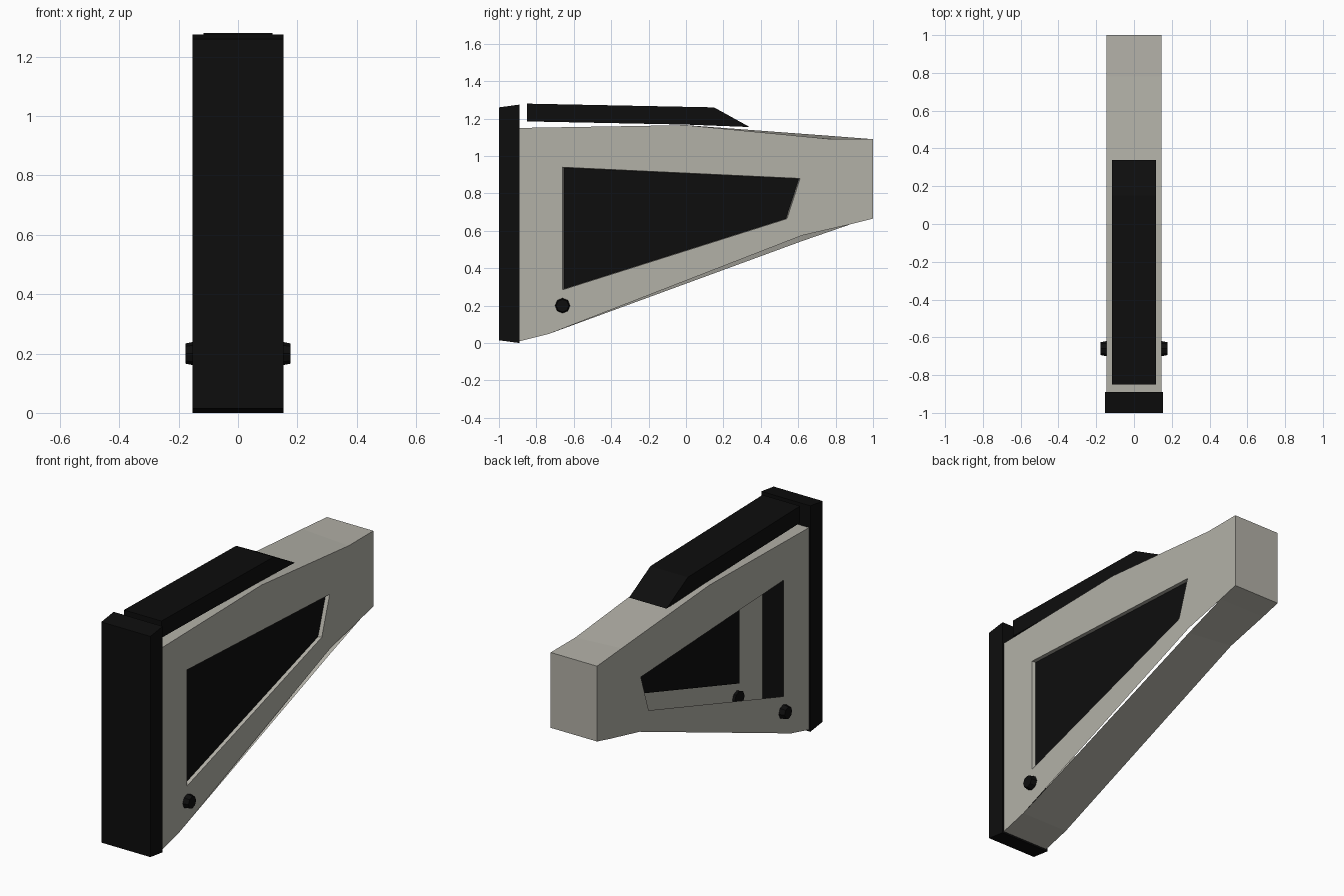
import bpy, bmesh
from mathutils import Vector, Matrix

cube = bpy.data.objects.get("Cube")
if cube:
    bpy.data.objects.remove(cube, do_unlink=True)


def material(name, rgb):
    m = bpy.data.materials.new(name)
    m.use_nodes = True
    m.diffuse_color = (*rgb, 1)
    node = m.node_tree.nodes["Principled BSDF"]
    node.inputs["Base Color"].default_value = (*rgb, 1)
    node.inputs["Roughness"].default_value = 0.7
    return m


BEIGE = material("warm grey shell", (0.45, 0.44, 0.39))
BLACK = material("matte black", (0.004, 0.004, 0.004))


def finish(bm, name, *mats):
    mesh = bpy.data.meshes.new(name)
    bmesh.ops.recalc_face_normals(bm, faces=bm.faces)
    bm.to_mesh(mesh)
    bm.free()
    for m in mats:
        mesh.materials.append(m)
    obj = bpy.data.objects.new(name, mesh)
    bpy.context.collection.objects.link(obj)
    return obj


def loop(bm, x, profile):
    return [bm.verts.new((x, y, z)) for y, z in profile]


def bridge(bm, a, b, closed=True):
    n = len(a)
    for i in range(n if closed else n - 1):
        j = (i + 1) % n
        bm.faces.new((a[i], a[j], b[j], b[i]))


def slab(name, profile, half, mat):
    bm = bmesh.new()
    a, b = loop(bm, -half, profile), loop(bm, half, profile)
    bm.faces.new(a)
    bm.faces.new(b)
    bridge(bm, a, b)
    return finish(bm, name, mat)


# Hollow shell: side walls with a window, top and bottom strips, end cap
HALF = 0.145
WINDOW = [(-0.66, 0.94), (0.61, 0.88), (0.54, 0.665), (-0.66, 0.285)]


def top_edge(kink):
    return [(-0.89, 1.15), (0, 1.165), (0.78, kink), (1, 1.09)]


def bottom_edge(kink):
    return [(-0.89, 0.01), (-0.73, 0.05), (0.62, kink), (0.88, 0.635), (1, 0.665)]


def wall(bm, x, outline):
    edges = []
    for profile in (outline, WINDOW):
        vs = loop(bm, x, profile)
        edges += [bm.edges.new((vs[i - 1], vs[i])) for i in range(len(vs))]
    bmesh.ops.triangle_fill(bm, edges=edges, use_beauty=True, normal=(1, 0, 0))


bm = bmesh.new()
tops = {-HALF: top_edge(1.107), HALF: top_edge(1.09)}
for x, top in tops.items():
    wall(bm, x, top + bottom_edge(0.575)[::-1])
bridge(bm, *[loop(bm, x, p) for x, p in tops.items()], closed=False)
bridge(bm, loop(bm, -HALF, bottom_edge(0.575)), loop(bm, HALF, bottom_edge(0.545)), closed=False)
end = [(1, 1.09), (1, 0.665)]
bridge(bm, loop(bm, -HALF, end), loop(bm, HALF, end), closed=False)

# Shallow reveal around the window on the closed side
centre = Vector((0.0, 0.66))
inner = [tuple(centre + (Vector(p) - centre) * 0.99) for p in WINDOW]
bridge(bm, loop(bm, HALF, WINDOW), loop(bm, HALF - 0.02, inner))
bmesh.ops.remove_doubles(bm, verts=bm.verts, dist=0.0005)
finish(bm, "stock_shell", BEIGE)

# Black window panel on the closed side
bm = bmesh.new()
bm.faces.new(loop(bm, HALF - 0.02, inner))
finish(bm, "window_panel", BLACK)

# Butt pad and cheek rest
slab("butt_pad", [(-1, 0.015), (-0.89, 0), (-0.89, 1.275), (-1, 1.26)], 0.153, BLACK)
slab("cheek_rest", [(-0.85, 1.28), (0.15, 1.26), (0.34, 1.155), (0, 1.168), (-0.85, 1.185)],
     0.117, BLACK)

# Tapered bolt heads, one per side
for side, name in ((1, "left_bolt"), (-1, "right_bolt")):
    bm = bmesh.new()
    bmesh.ops.create_cone(bm, cap_ends=True, segments=8, radius1=0.044, radius2=0.034, depth=0.05)
    bmesh.ops.transform(bm, verts=bm.verts, matrix=Matrix.Translation((side * 0.152, -0.66, 0.2))
                        @ Matrix.Rotation(side * 1.5708, 4, 'Y'))
    finish(bm, name, BLACK)
